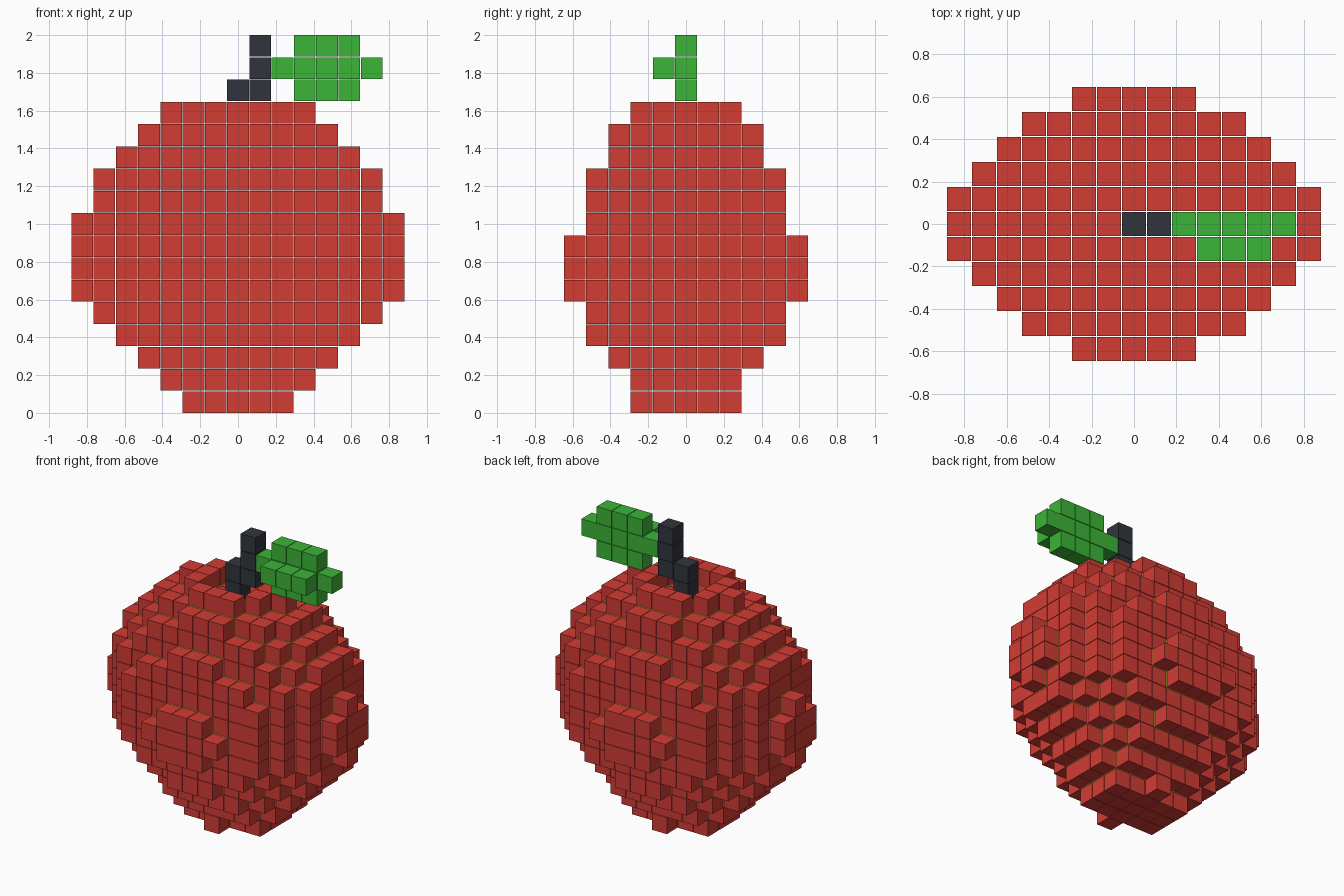
import bpy, bmesh
from mathutils import Matrix, Vector

if "Cube" in bpy.data.objects:
    bpy.data.objects.remove(bpy.data.objects["Cube"])

GAP = 0.97                      # block size relative to the grid pitch
P = 2 / (16 + GAP)              # 17 layers make the full height
S = P * GAP


def blocks(name, cells, color):
    """One object made of separate cubes on the grid."""
    bm = bmesh.new()
    for i, j, k in sorted(cells):
        pos = Vector((i * P, j * P, k * P + S / 2))
        bmesh.ops.create_cube(bm, size=S, matrix=Matrix.Translation(pos))
    mesh = bpy.data.meshes.new(name)
    bm.to_mesh(mesh)
    bm.free()
    mat = bpy.data.materials.new(name + "_color")
    mat.diffuse_color = (*color, 1)
    mat.use_nodes = True
    mat.node_tree.nodes["Principled BSDF"].inputs["Base Color"].default_value = mat.diffuse_color
    mesh.materials.append(mat)
    bpy.context.collection.objects.link(bpy.data.objects.new(name, mesh))


# Fruit body: one ellipse (x radius, y radius, in blocks) per layer, bottom to top
layers = [(2.5, 2.05), (3.6, 2.6), (4.6, 3.4), (5.5, 4.15), (6.3, 4.7),
          (7.0, 5.1), (7.2, 5.25), (7.2, 5.1), (7.0, 4.95), (6.8, 4.7),
          (6.3, 4.15), (5.6, 3.8), (4.6, 3.2), (3.2, 2.2)]
body = {(i, j, k) for k, (a, b) in enumerate(layers)
        for i in range(-7, 8) for j in range(-5, 6)
        if (i / a) ** 2 + (j / b) ** 2 <= 1.0001}

# Dimple around the stem
dimple = {(i, j, 13) for i in (-1, 0, 1) for j in (-1, 0, 1)}
body -= dimple | {(0, 0, 12)}

# Inner flesh: blocks enclosed on all six sides
steps = [(1, 0, 0), (-1, 0, 0), (0, 1, 0), (0, -1, 0), (0, 0, 1), (0, 0, -1)]
stem = {(0, 0, 12), (0, 0, 13), (0, 0, 14), (1, 0, 14), (1, 0, 15), (1, 0, 16)}
solid = body | stem
flesh = {c for c in body
         if all((c[0] + x, c[1] + y, c[2] + z) in solid for x, y, z in steps)}

# Leaf: upright oval with a raised middle rib towards the front
leaf = {(i, 0, k) for i in (3, 4, 5) for k in (14, 15, 16)}
leaf |= {(2, 0, 15), (6, 0, 15)} | {(i, -1, 15) for i in (3, 4, 5)}

blocks("fruit_skin", body - flesh, (0.65, 0.045, 0.035))
blocks("fruit_flesh", flesh, (0.75, 0.6, 0.06))
blocks("stem", stem, (0.03, 0.035, 0.045))
blocks("leaf", leaf, (0.045, 0.46, 0.04))
